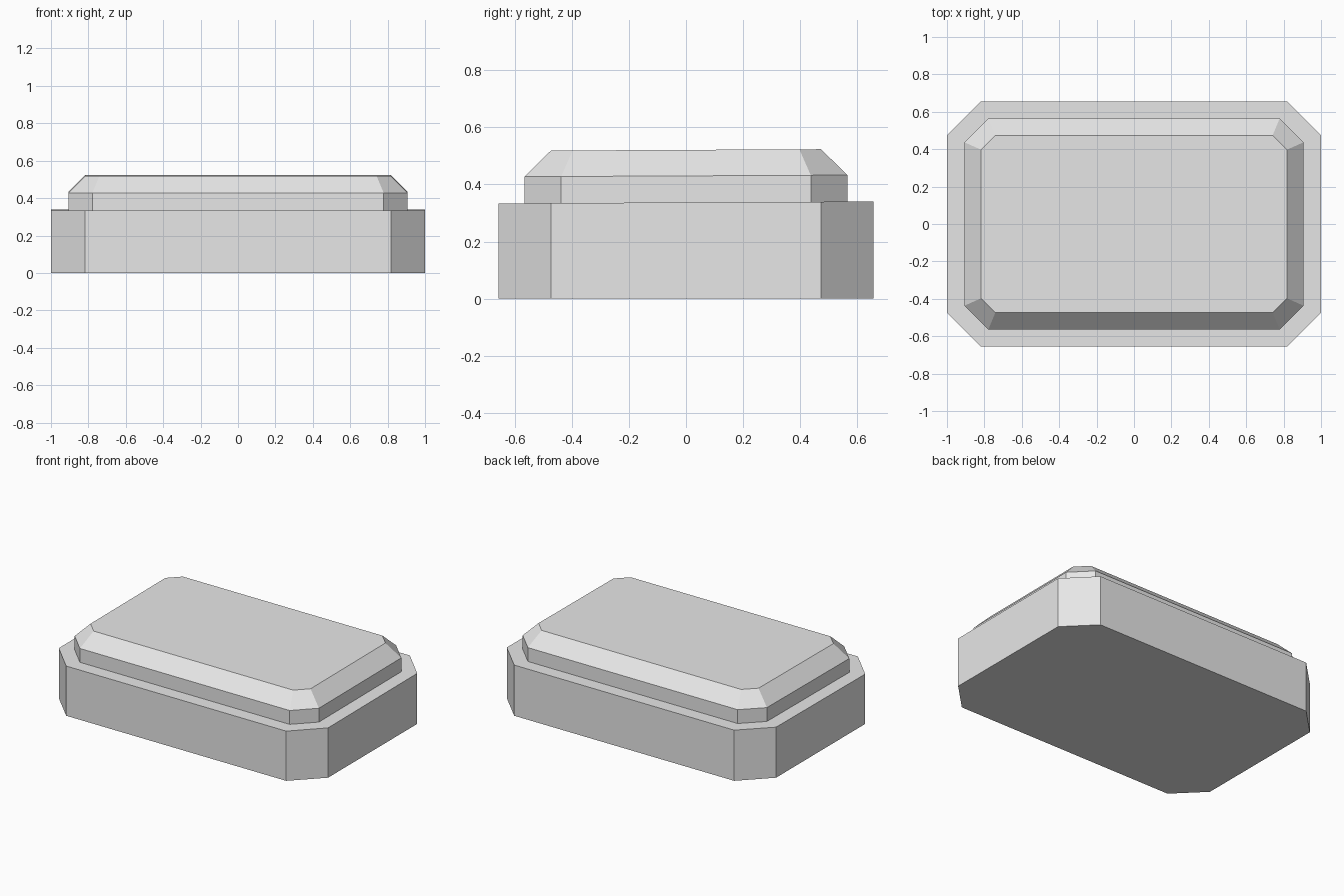
import bpy
import bmesh

cube = bpy.data.objects.get("Cube")
if cube:
    bpy.data.objects.remove(cube, do_unlink=True)

SLOPE = 0.005  # upper surfaces rise very slightly towards the back

grey = bpy.data.materials.new("light_grey")
grey.use_nodes = True
grey.diffuse_color = (0.8, 0.8, 0.8, 1)
grey.node_tree.nodes["Principled BSDF"].inputs["Base Color"].default_value = (0.8, 0.8, 0.8, 1)


def octagon(x, y, cut):
    """Rectangle outline with its four corners cut off."""
    return [(x - cut, -y), (x, cut - y), (x, y - cut), (x - cut, y),
            (cut - x, y), (-x, y - cut), (-x, cut - y), (cut - x, -y)]


def stacked_block(name, levels):
    """Closed solid skinned through cut-corner outlines: (half x, half y, cut, z)."""
    bm = bmesh.new()
    rings = []
    for x, y, cut, z in levels:
        tilt = SLOPE if z > 0 else 0
        rings.append([bm.verts.new((px, py, z + tilt * py)) for px, py in octagon(x, y, cut)])
    bm.faces.new(list(reversed(rings[0])))
    bm.faces.new(rings[-1])
    for low, high in zip(rings, rings[1:]):
        for i in range(len(low)):
            j = (i + 1) % len(low)
            bm.faces.new((low[i], low[j], high[j], high[i]))
    bmesh.ops.recalc_face_normals(bm, faces=bm.faces)
    mesh = bpy.data.meshes.new(name)
    bm.to_mesh(mesh)
    bm.free()
    mesh.materials.append(grey)
    obj = bpy.data.objects.new(name, mesh)
    bpy.context.collection.objects.link(obj)
    return obj


# Base with straight walls
stacked_block("base", [(1.0, 0.656, 0.183, 0), (1.0, 0.656, 0.183, 0.337)])

# Lid with a short wall and sloping rim, seated slightly into the base
stacked_block("lid", [(0.907, 0.565, 0.128, 0.32),
                      (0.907, 0.565, 0.128, 0.43),
                      (0.817, 0.473, 0.076, 0.521)])
